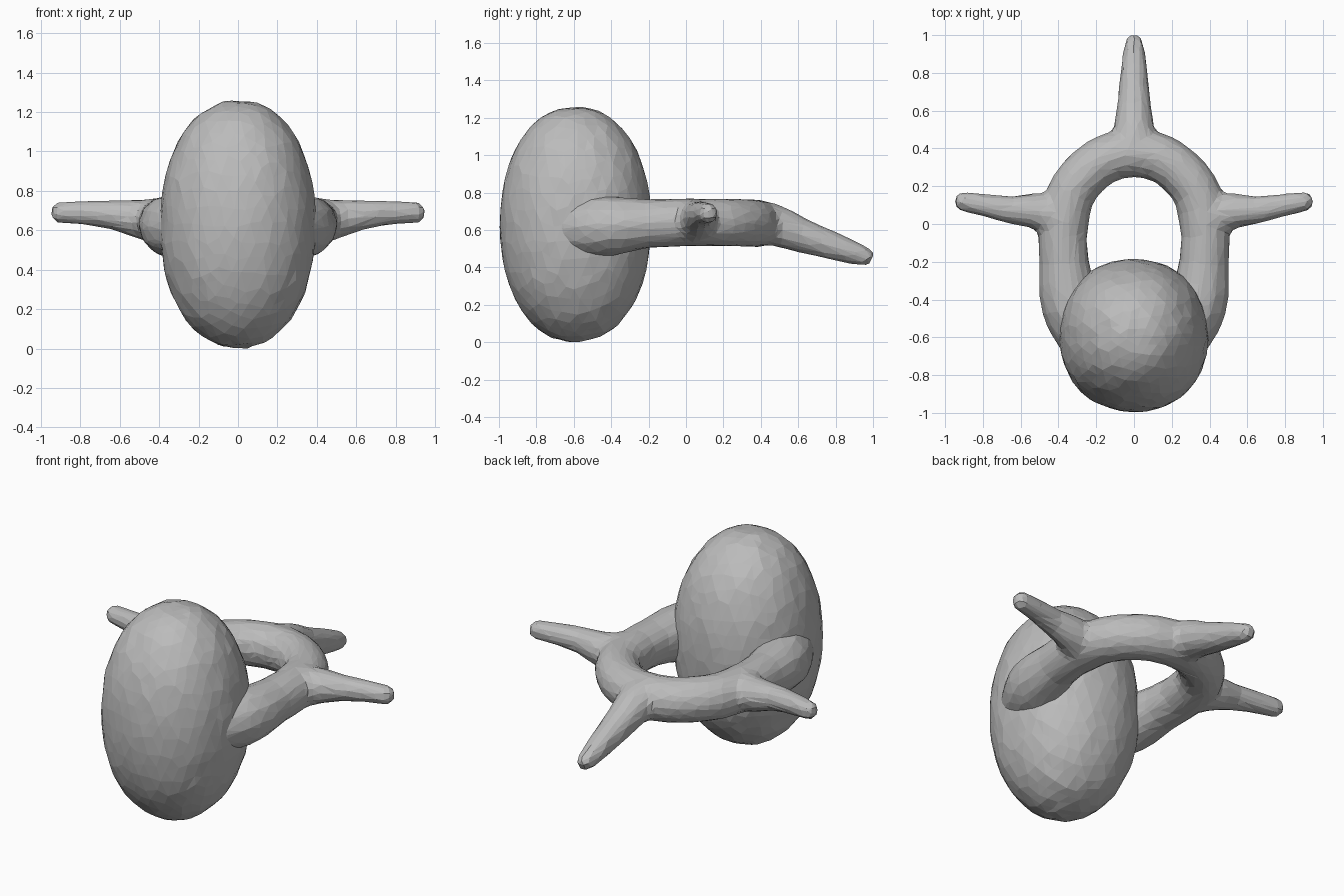
import bpy, bmesh, random
from mathutils import Vector

random.seed(4)
cube = bpy.data.objects.get("Cube")
if cube:
    bpy.data.objects.remove(cube, do_unlink=True)

bone = bpy.data.materials.new("bone grey")
bone.use_nodes = True
GREY = (0.5, 0.5, 0.5, 1)
bone.diffuse_color = GREY
bone.node_tree.nodes["Principled BSDF"].inputs["Base Color"].default_value = GREY


def activate(obj):
    bpy.ops.object.select_all(action='DESELECT')
    obj.select_set(True)
    bpy.context.view_layer.objects.active = obj


def tube(points):
    """Closed smooth tube through (x, y, z, radius) points, as a mesh object."""
    curve = bpy.data.curves.new("tube", 'CURVE')
    curve.dimensions = '3D'
    curve.bevel_depth = 1
    curve.bevel_resolution = 4
    curve.resolution_u = 6
    curve.use_fill_caps = True
    spline = curve.splines.new('BEZIER')
    spline.bezier_points.add(len(points) - 1)
    for bp, (x, y, z, r) in zip(spline.bezier_points, points):
        bp.co = (x, y, z)
        bp.radius = r
        bp.handle_left_type = bp.handle_right_type = 'AUTO'
    obj = bpy.data.objects.new("tube", curve)
    bpy.context.collection.objects.link(obj)
    activate(obj)
    bpy.ops.object.convert(target='MESH')
    return bpy.context.object


def mirrored(points):
    return [(-x, y, z, r) for x, y, z, r in points]


# Rounded, faceted vertebral body
bm = bmesh.new()
bmesh.ops.create_icosphere(bm, subdivisions=4, radius=1)
for v in bm.verts:
    d = v.co + Vector([random.uniform(-.03, .03) for _ in range(3)])
    norm = sum(abs(c) ** 2.15 for c in d) ** (1 / 2.15)
    d *= random.uniform(0.99, 1.005) / norm
    v.co = (d.x * 0.395, d.y * 0.405 - 0.59, d.z * 0.63 + 0.63)
mesh = bpy.data.meshes.new("vertebral_body")
bm.to_mesh(mesh)
bm.free()
body = bpy.data.objects.new("vertebral_body", mesh)
bpy.context.collection.objects.link(body)
mesh.materials.append(bone)

# Arch: half loop running from one side of the body to the other
half = [(0.22, -0.62, 0.61, 0.17), (0.33, -0.43, 0.62, 0.165),
        (0.37, -0.2, 0.635, 0.133), (0.37, 0.0, 0.64, 0.13),
        (0.29, 0.23, 0.64, 0.13)]
arch = tube(half + [(0, 0.375, 0.635, 0.13)] + mirrored(half)[::-1])

# Side and rear processes
side = [(0.36, 0.0, 0.64, 0.135), (0.48, 0.06, 0.655, 0.105),
        (0.65, 0.075, 0.68, 0.075), (0.82, 0.105, 0.69, 0.06),
        (0.92, 0.12, 0.69, 0.054), (0.95, 0.122, 0.69, 0.03)]
rear = [(0, 0.34, 0.64, 0.13), (0, 0.47, 0.625, 0.115),
        (0, 0.62, 0.57, 0.093), (0, 0.8, 0.51, 0.075),
        (0, 0.95, 0.46, 0.056), (0, 1.0, 0.445, 0.034)]
parts = [tube(side), tube(mirrored(side)), tube(rear)]

# Fuse arch and processes into one faceted surface
activate(arch)
for p in parts:
    p.select_set(True)
bpy.ops.object.join()
arch.name = arch.data.name = "arch_and_processes"
arch.data.materials.clear()
arch.data.materials.append(bone)
remesh = arch.modifiers.new("fuse", 'REMESH')
remesh.mode = 'VOXEL'
remesh.voxel_size = 0.02
soften = arch.modifiers.new("soften", 'SMOOTH')
soften.factor = 0.5
soften.iterations = 8
facet = arch.modifiers.new("facet", 'DECIMATE')
facet.ratio = 0.09

for obj in (body, arch):
    activate(obj)
    bpy.ops.object.shade_flat()
